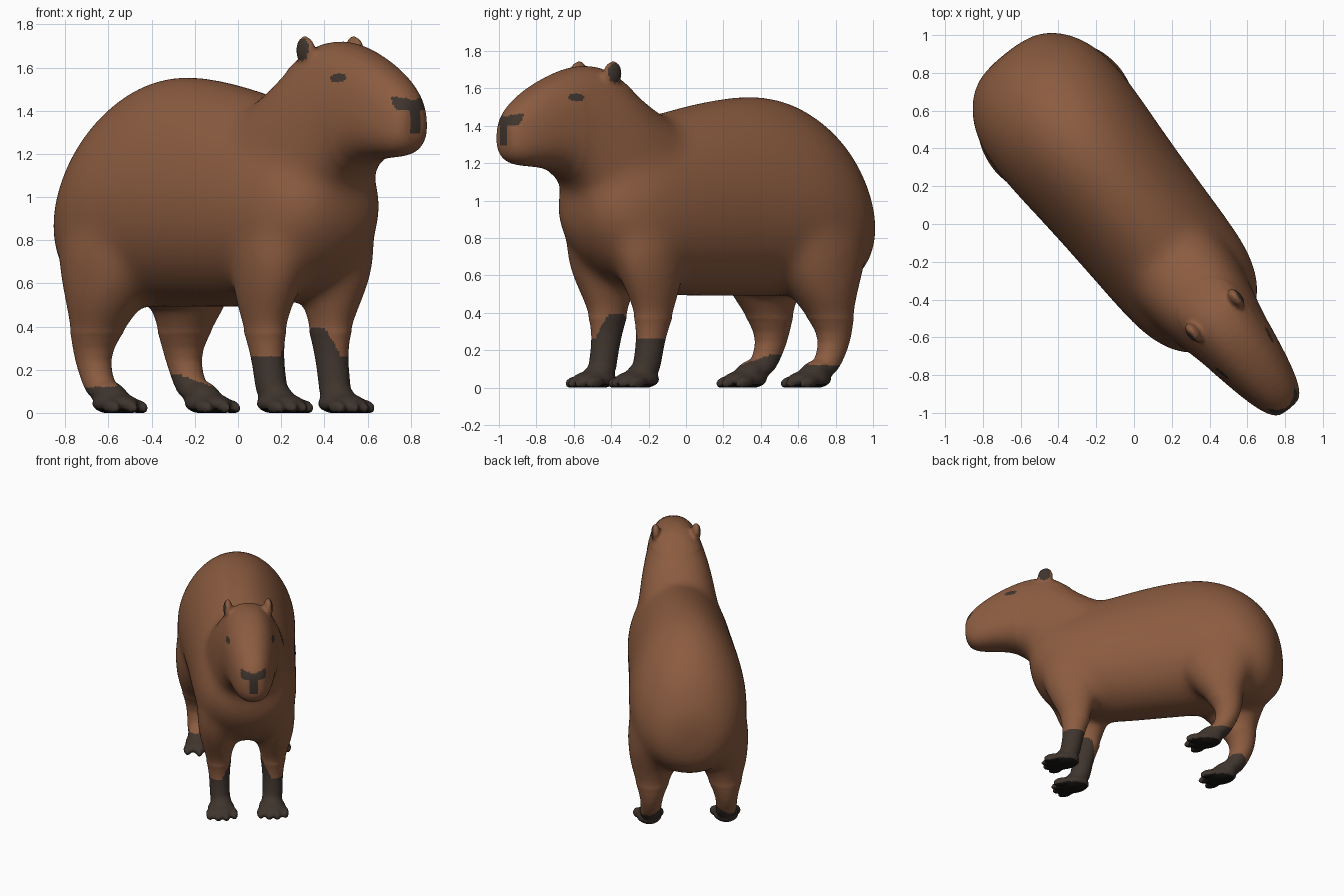
import bpy, bmesh, math
from mathutils import Matrix, Vector

cube = bpy.data.objects.get("Cube")
if cube:
    bpy.data.objects.remove(cube)


def material(name, colour):
    m = bpy.data.materials.new(name)
    m.use_nodes = True
    m.diffuse_color = (*colour, 1)
    m.node_tree.nodes["Principled BSDF"].inputs["Base Color"].default_value = (*colour, 1)
    return m


FUR, DARK, SOLE = 0, 1, 2
materials = [material("brown_fur", (0.26, 0.106, 0.051)),
             material("dark_brown_skin", (0.05, 0.035, 0.027)),
             material("black_sole", (0.008, 0.007, 0.006))]

# Working frame: x forward, y to the animal's side, z up
bm = bmesh.new()
STEPS = 24
ANGLES = [2 * math.pi * i / STEPS for i in range(STEPS)]


def loft(rings):
    loops = [[bm.verts.new(p) for p in ring] for ring in rings]
    for a, b in zip(loops, loops[1:]):
        for i in range(STEPS):
            j = (i + 1) % STEPS
            bm.faces.new((a[i], a[j], b[j], b[i]))
    bm.faces.new(loops[0])
    bm.faces.new(loops[-1])


def upright_ring(x, bottom, top, half_width, taper, power):
    mid, half = (bottom + top) / 2, (top - bottom) / 2
    ring = []
    for t in ANGLES:
        c = math.copysign(abs(math.cos(t)) ** power, math.cos(t))
        s = math.copysign(abs(math.sin(t)) ** power, math.sin(t))
        ring.append(Vector((x, half_width * c * (1 - taper * s), mid + half * s)))
    return ring


def flat_ring(z, x, y, rx, ry):
    return [Vector((x + rx * math.cos(t), y + ry * math.sin(t), z)) for t in ANGLES]


def ellipsoid(centre, radii, tilt=0):
    mat = (Matrix.Translation(centre) @ Matrix.Rotation(tilt, 4, 'Y')
           @ Matrix.Diagonal((*radii, 1)))
    bmesh.ops.create_icosphere(bm, subdivisions=3, radius=1, matrix=mat)


# Trunk: position, underside, back, half width
trunk = [(-1.135, .72, 1.0, .14), (-1.09, .61, 1.14, .25), (-1.0, .53, 1.3, .34),
         (-.87, .50, 1.43, .405), (-.68, .49, 1.54, .43), (-.46, .49, 1.585, .415),
         (-.2, .49, 1.56, .395), (.03, .49, 1.52, .385), (.26, .5, 1.465, .375),
         (.45, .54, 1.42, .365), (.6, .62, 1.36, .325), (.72, .74, 1.25, .25),
         (.79, .9, 1.1, .13)]
loft([upright_ring(*r, .12, 1) for r in trunk])

# Neck and head
head = [(.08, .85, 1.4, .25), (.25, .8, 1.47, .3), (.4, .78, 1.56, .295),
        (.5, .8, 1.65, .28), (.6, .85, 1.72, .26), (.7, .93, 1.735, .235),
        (.79, 1.06, 1.73, .212), (.9, 1.165, 1.7, .192), (1.03, 1.185, 1.645, .168),
        (1.13, 1.19, 1.59, .145), (1.21, 1.2, 1.53, .118), (1.255, 1.23, 1.48, .09),
        (1.28, 1.28, 1.43, .06)]
loft([upright_ring(*r, .1, .84) for r in head])

# Legs: height, forward, sideways, radii
front_leg = [(.05, .46, .185, .08, .075), (.15, .44, .19, .078, .072), (.28, .415, .19, .08, .074),
             (.4, .4, .195, .115, .09), (.52, .41, .2, .165, .125), (.7, .45, .205, .22, .155),
             (.95, .43, .18, .24, .17)]
hind_leg = [(.06, -.67, .27, .08, .08), (.14, -.73, .27, .082, .075), (.25, -.785, .27, .085, .075),
            (.36, -.77, .262, .115, .11), (.5, -.71, .25, .19, .175), (.7, -.69, .24, .31, .2),
            (.95, -.67, .2, .34, .23)]

for side in (1, -1):
    for leg, foot_x, foot_y, width, toes in ((front_leg, .505, .182, .1, 4),
                                             (hind_leg, -.6, .275, .095, 3)):
        loft([flat_ring(z, x, y * side, rx, ry) for z, x, y, rx, ry in leg])
        # Foot, instep and toes
        ellipsoid((foot_x, foot_y * side, .05), (.135, width, .05))
        ellipsoid((foot_x - .03, foot_y * side, .09), (.12, .075, .06), .5)
        for i in range(toes):
            spread = (i / (toes - 1) - .5) * 2
            ellipsoid((foot_x + .1 - .03 * spread ** 2,
                       foot_y * side + (width - .012) * spread, .035),
                      (.062, .028, .035), .15)
    # Ears
    ellipsoid((.645, .145 * side, 1.685), (.06, .034, .072), -.2)

bmesh.ops.recalc_face_normals(bm, faces=bm.faces)
rough = bpy.data.meshes.new("body_rough")
bm.to_mesh(rough)
bm.free()
body = bpy.data.objects.new("body", rough)
bpy.context.collection.objects.link(body)

# Fuse all the forms into one soft skin
sub = body.modifiers.new("round", 'SUBSURF')
sub.levels = 1
fuse = body.modifiers.new("fuse", 'REMESH')
fuse.mode = 'VOXEL'
fuse.voxel_size = .012
soft = body.modifiers.new("soften", 'SMOOTH')
soft.factor = .5
soft.iterations = 10
bpy.context.view_layer.update()
skin = bpy.data.meshes.new_from_object(
    body.evaluated_get(bpy.context.evaluated_depsgraph_get()))
body.modifiers.clear()
body.data = skin
bpy.data.meshes.remove(rough)
skin.name = "body"
skin.materials.clear()
for m in materials:
    skin.materials.append(m)

# Melt the neck, shoulders and thighs into the trunk, and flatten the soles
bm = bmesh.new()
bm.from_mesh(skin)
blend = [v for v in bm.verts if .38 < v.co.z < 1.6 and v.co.x < .86]
for _ in range(80):
    bmesh.ops.smooth_vert(bm, verts=blend, factor=.5,
                          use_axis_x=True, use_axis_y=True, use_axis_z=True)
for v in bm.verts:
    v.co.z = max(v.co.z, .008)
bm.to_mesh(skin)
bm.free()


def colour_of(c, normal):
    x, y, z = c.x, abs(c.y), c.z
    if z < .48:
        if z < .03 and normal.z < -.6:
            return SOLE
        if x > 0:
            limit = min(.4, .27 + 2 * max(0, .18 - y))
        else:
            limit = .13 + .7 * max(0, .28 - y)
        return DARK if z < limit else FUR
    # Eyes
    if y > .1 and ((x - .905) / .046) ** 2 + ((z - 1.56) / .022) ** 2 < 1:
        return DARK
    # Outer ears
    if y > .15 and ((x - .645) / .045) ** 2 + ((z - 1.69) / .052) ** 2 < 1:
        return DARK
    # Nostrils and the cleft below them
    if x > 1.1:
        wing = y < .09 and abs(z - 1.425 - .25 * y) < .03
        if wing or (y < .028 and 1.3 < z < 1.42):
            return DARK
    return FUR


for p in skin.polygons:
    p.use_smooth = True
    p.material_index = colour_of(p.center, p.normal)

# Turn the animal to its standing direction
skin.transform(Matrix.Translation((.023, .019, -.008)) @ Matrix.Rotation(math.atan2(-.78, .626), 4, 'Z'))
skin.update()
